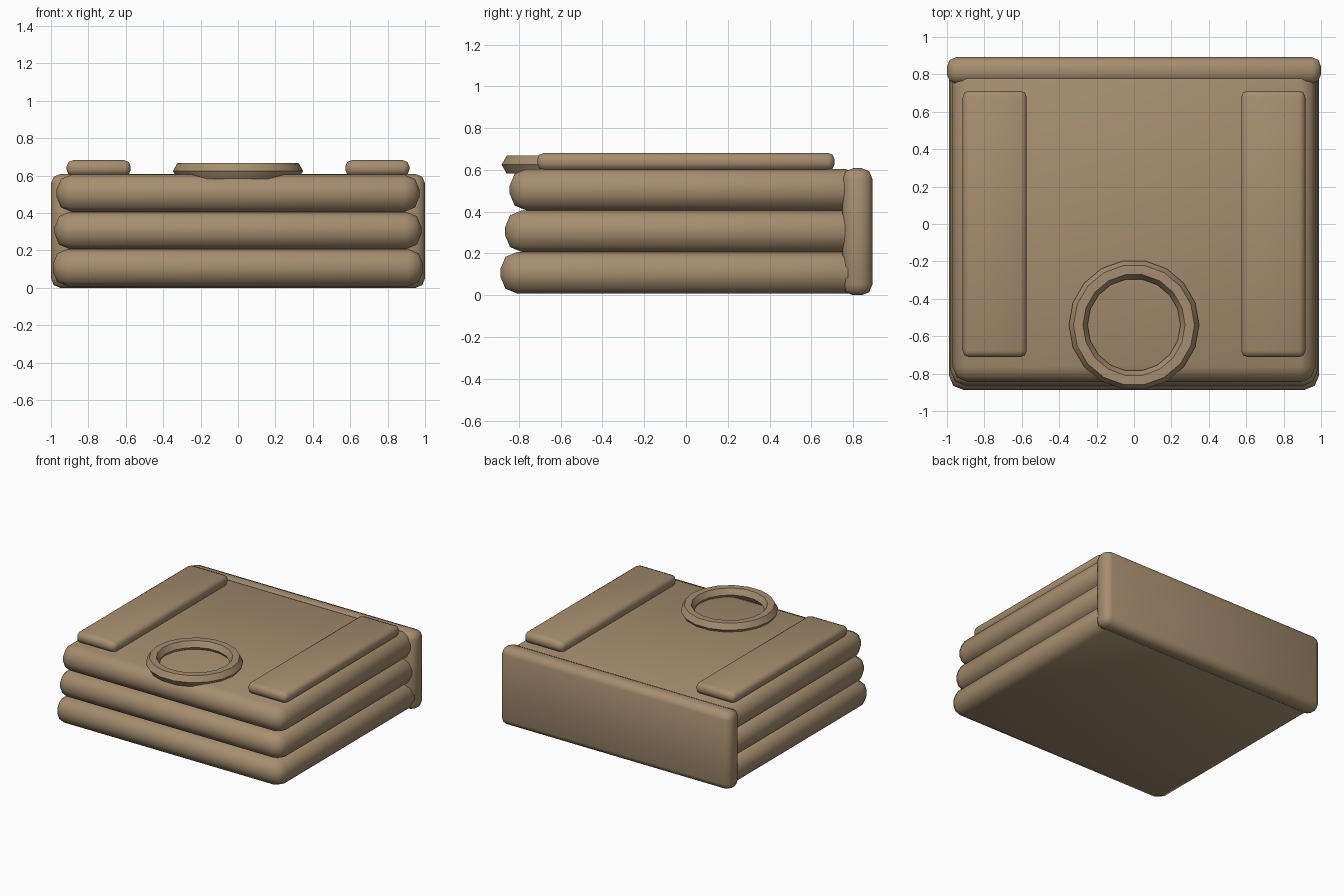
import bpy
import bmesh
import math

if "Cube" in bpy.data.objects:
    bpy.data.objects.remove(bpy.data.objects["Cube"])

tan = bpy.data.materials.new("tan_canvas")
tan.diffuse_color = (0.38, 0.27, 0.16, 1)
tan.use_nodes = True
tan.node_tree.nodes["Principled BSDF"].inputs["Base Color"].default_value = tan.diffuse_color


def finish(name, bm):
    mesh = bpy.data.meshes.new(name)
    bm.to_mesh(mesh)
    bm.free()
    obj = bpy.data.objects.new(name, mesh)
    bpy.context.collection.objects.link(obj)
    mesh.materials.append(tan)
    return obj


def smooth(obj, angle):
    bpy.ops.object.select_all(action='DESELECT')
    obj.select_set(True)
    bpy.context.view_layer.objects.active = obj
    bpy.ops.object.shade_smooth_by_angle(angle=math.radians(angle))


def rounded_box(name, lo, hi, radius, segments=2):
    bm = bmesh.new()
    bmesh.ops.create_cube(bm, size=1)
    for v in bm.verts:
        v.co = [lo[i] + (v.co[i] + 0.5) * (hi[i] - lo[i]) for i in range(3)]
    bmesh.ops.bevel(bm, geom=bm.edges[:], offset=radius, segments=segments,
                    profile=0.5, affect='EDGES', clamp_overlap=True)
    obj = finish(name, bm)
    smooth(obj, 60)
    return obj


# Stack of padded layers, each a little smaller than the one below
for i, (x, y) in enumerate([(0.99, 0.888), (0.98, 0.866), (0.97, 0.844)]):
    z = 0.008 + 0.199 * i
    rounded_box(f"padded_layer_{i + 1}", (-x, -y, z), (x, y, z + 0.199), 0.08)

# Upright back panel
rounded_box("back_panel", (-1, 0.75, 0), (1, 0.892, 0.608), 0.05)

# Pair of straps lying on top
for side, name in ((-1, "left_strap"), (1, "right_strap")):
    x = 0.745 * side
    rounded_box(name, (x - 0.171, -0.712, 0.597), (x + 0.171, 0.712, 0.682), 0.033)

# Ring with a six-sided cross-section, overhanging the front edge
bm = bmesh.new()
loops = []
for i in range(18):
    a = math.tau * i / 18
    loop = []
    for j in range(6):
        b = math.tau * j / 6
        r = 0.298 + 0.05 * math.cos(b)
        loop.append(bm.verts.new((r * math.cos(a), -0.54 + r * math.sin(a),
                                  0.625 + 0.05 * math.sin(b))))
    loops.append(loop)
for i in range(18):
    p, q = loops[i], loops[(i + 1) % 18]
    for j in range(6):
        k = (j + 1) % 6
        bm.faces.new((p[j], q[j], q[k], p[k]))
bmesh.ops.recalc_face_normals(bm, faces=bm.faces[:])
smooth(finish("ring", bm), 30)
